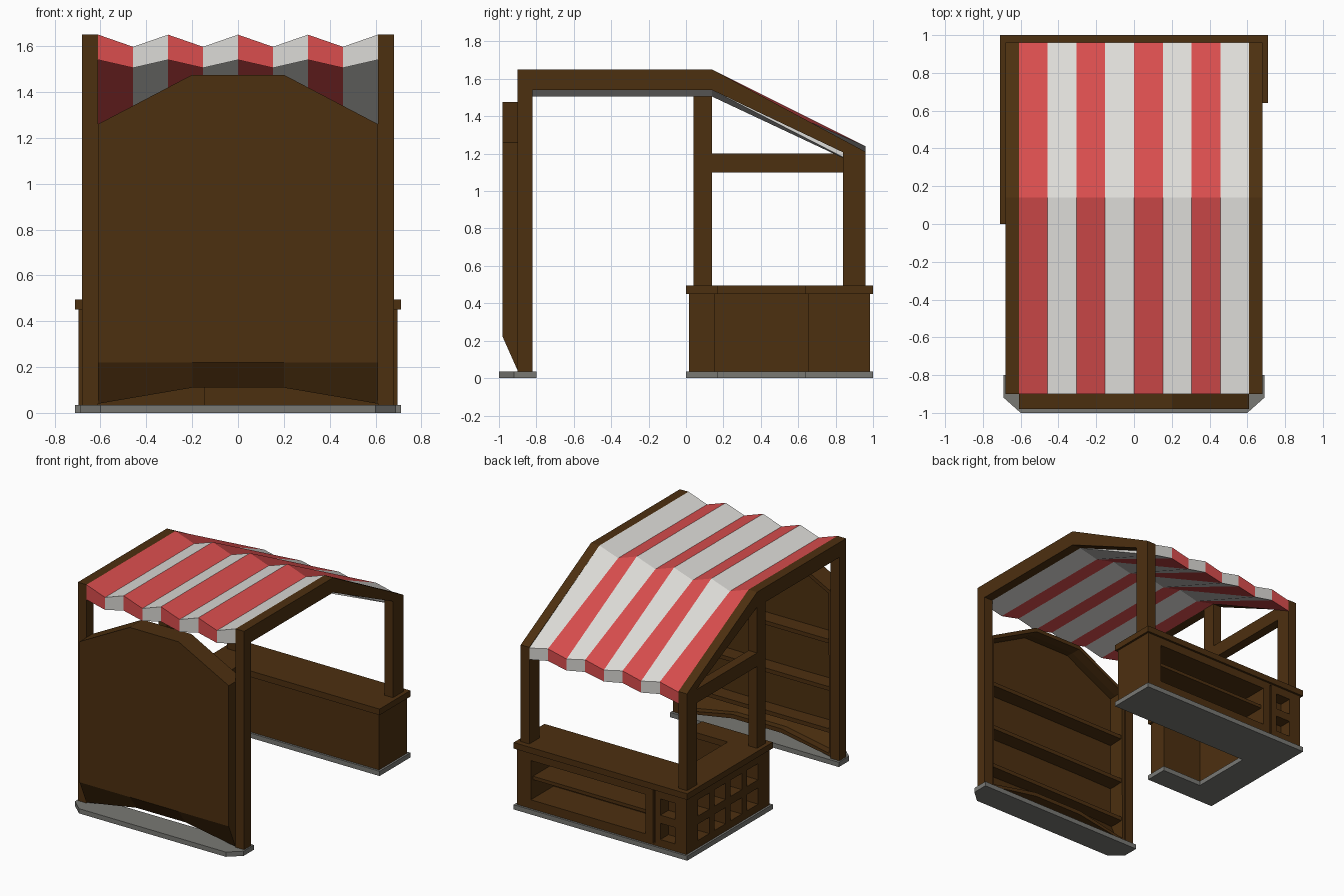
import bpy, bmesh

if "Cube" in bpy.data.objects:
    bpy.data.objects.remove(bpy.data.objects["Cube"])


def material(name, rgb):
    m = bpy.data.materials.new(name)
    m.diffuse_color = (*rgb, 1)
    m.use_nodes = True
    m.node_tree.nodes["Principled BSDF"].inputs["Base Color"].default_value = m.diffuse_color
    return m


WOOD = material("dark wood", (0.073, 0.029, 0.005))
STONE = material("grey stone", (0.19, 0.19, 0.175))
RED = material("red cloth", (0.70, 0.075, 0.075))
WHITE = material("white cloth", (0.72, 0.71, 0.68))


def finish(name, bm, *mats):
    bmesh.ops.recalc_face_normals(bm, faces=bm.faces)
    me = bpy.data.meshes.new(name)
    bm.to_mesh(me)
    bm.free()
    for m in mats:
        me.materials.append(m)
    ob = bpy.data.objects.new(name, me)
    bpy.context.collection.objects.link(ob)
    return ob


def add_box(bm, x0, x1, y0, y1, z0, z1):
    vs = bmesh.ops.create_cube(bm, size=1)["verts"]
    for v in vs:
        v.co = (x1 if v.co.x > 0 else x0, y1 if v.co.y > 0 else y0, z1 if v.co.z > 0 else z0)


def box(name, *dims, mat=WOOD):
    bm = bmesh.new()
    add_box(bm, *dims)
    return finish(name, bm, mat)


def prism(name, pts, shift, mat):
    """Closed outline pushed along a vector."""
    bm = bmesh.new()
    f = bm.faces.new([bm.verts.new(p) for p in pts])
    ext = bmesh.ops.extrude_face_region(bm, geom=[f], use_keep_orig=True)
    bmesh.ops.translate(bm, vec=shift, verts=[v for v in ext["geom"] if isinstance(v, bmesh.types.BMVert)])
    return finish(name, bm, mat)


def hook(name, g, z0, z1, mat):
    """Counter outline, shrunk by g."""
    o, a, i = 0.71 - g, -0.13 - g, -0.46 - g
    pts = [(-o, g), (a, g), (a, 0.17 - g), (i, 0.17 - g), (i, 0.64 + g),
           (o, 0.64 + g), (o, 1 - g), (-o, 1 - g)]
    return prism(name, [(x, y, z0) for x, y in pts], (0, 0, z1 - z0), mat)


# stone bases
hook("counter_base", 0, 0, 0.035, STONE)
plan = [(-0.69, -0.8), (-0.69, -0.92), (-0.6, -1), (0.6, -1), (0.69, -0.92), (0.69, -0.8)]
prism("wall_base", [(x, y, 0) for x, y in plan], (0, 0, 0.035), STONE)

# counter with cabinet and niches cut in
body = hook("counter_body", 0.015, 0.035, 0.45, WOOD)
hook("counter_top", 0, 0.45, 0.495, WOOD)
bm = bmesh.new()
add_box(bm, -0.36, 0.58, 0.72, 1.05, 0.10, 0.39)
add_box(bm, -0.435, -0.42, 0.97, 1.05, 0.05, 0.44)
for z in (0.09, 0.27):
    add_box(bm, -0.60, -0.48, 0.89, 1.05, z, z + 0.12)
    for k in range(4):
        y = 0.15 + 0.19 * k
        add_box(bm, -0.8, -0.58, y, y + 0.13, z, z + 0.12)
cutter = finish("niche_cutter", bm, WOOD)
cutter.hide_render = True
mod = body.modifiers.new("niches", "BOOLEAN")
mod.operation, mod.object, mod.solver = "DIFFERENCE", cutter, "EXACT"
bpy.context.view_layer.objects.active = body
bpy.ops.object.modifier_apply(modifier=mod.name)
bpy.data.objects.remove(cutter)
box("cabinet_shelf", -0.37, 0.59, 0.71, 0.96, 0.24, 0.265)

# posts, brace and roof side beams
for side, s in (("left", -1), ("right", 1)):
    x0, x1 = sorted((0.61 * s, 0.68 * s))
    box(side + "_wall_post", x0, x1, -0.9, -0.82, 0.035, 1.56)
    prism(side + "_roof_beam", [(x0, y, z) for y, z in (
        (-0.9, 1.65), (0.14, 1.65), (0.96, 1.21), (0.96, 1.15), (0.14, 1.54), (-0.9, 1.54))],
        (x1 - x0, 0, 0), WOOD)
    prism(side + "_counter_post", [(x0, y, z) for y, z in (
        (0.84, 0.49), (0.96, 0.49), (0.96, 1.2), (0.84, 1.26))], (x1 - x0, 0, 0), WOOD)
box("left_middle_post", -0.68, -0.61, 0.04, 0.14, 0.49, 1.56)
box("left_brace", -0.68, -0.61, 0.13, 0.85, 1.1, 1.2)

# pleated striped awning: (y, even top, odd top, even bottom, odd bottom)
rows = [(-0.9, 1.65, 1.597, 1.54, 1.505), (0.14, 1.65, 1.597, 1.54, 1.505),
        (0.96, 1.205, 1.24, 1.12, 1.15)]
bm = bmesh.new()
grid = []
for y, te, to, be, bo in rows:
    xs = [-0.61 + 0.1525 * i for i in range(9)]
    grid.append(([bm.verts.new((x, y, to if i % 2 else te)) for i, x in enumerate(xs)],
                 [bm.verts.new((x, y, bo if i % 2 else be)) for i, x in enumerate(xs)]))


def quad(a, b, c, d, stripe):
    bm.faces.new((a, b, c, d)).material_index = stripe % 2


for i in range(8):
    for (t0, b0), (t1, b1) in zip(grid, grid[1:]):
        quad(t0[i], t0[i + 1], t1[i + 1], t1[i], i)
        quad(b0[i], b1[i], b1[i + 1], b0[i + 1], i)
    for t, b in (grid[0], grid[-1]):
        quad(t[i], b[i], b[i + 1], t[i + 1], i)
for (t0, b0), (t1, b1) in zip(grid, grid[1:]):
    quad(t0[0], t1[0], b1[0], b0[0], 0)
    quad(t0[8], b0[8], b1[8], t1[8], 7)
finish("striped_awning", bm, RED, WHITE)

# hollow wall cabinet, open towards the counter
bm = bmesh.new()
rings = []
for y, ze, zm in ((-0.98, 0.22, 0.22), (-0.9, 0.04, 0.11), (-0.83, 0.04, 0.11)):
    outline = [(-0.61, ze), (-0.2, zm), (0.2, zm), (0.61, ze),
               (0.61, 1.26), (0.2, 1.475), (-0.2, 1.475), (-0.61, 1.26)]
    rings.append([bm.verts.new((x, y, z)) for x, z in outline])
bm.faces.new(rings[0])
for r0, r1 in zip(rings, rings[1:]):
    for k in range(8):
        bm.faces.new((r0[k], r0[(k + 1) % 8], r1[(k + 1) % 8], r1[k]))
shell = finish("wall_cabinet", bm, WOOD)
sol = shell.modifiers.new("thickness", "SOLIDIFY")
sol.thickness, sol.offset = 0.03, -1
for n, z in enumerate((0.21, 0.52, 0.87)):
    box(f"wall_shelf_{n + 1}", -0.6, 0.6, -0.965, -0.84, z, z + 0.03)
